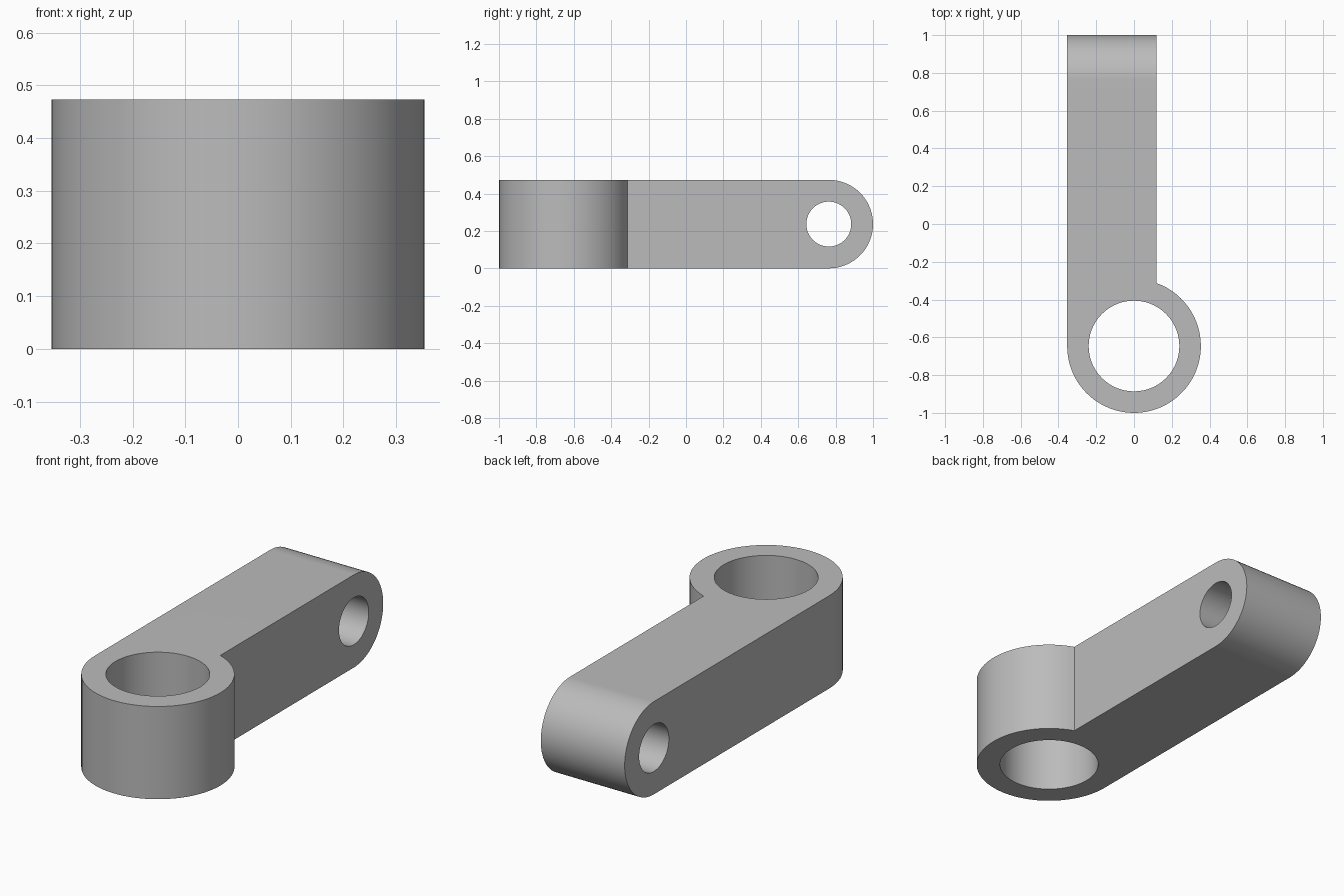
import bpy
import bmesh
from math import sin, cos, pi, sqrt
from mathutils import Vector

cube = bpy.data.objects.get("Cube")
if cube:
    bpy.data.objects.remove(cube, do_unlink=True)

HEIGHT = 0.473                     # also the arm width
RING_R, BORE_R, RING_Y = 0.354, 0.24, -0.646
EYE_R, PIN_R = HEIGHT / 2, 0.12
EYE_Y = 1 - EYE_R
ARM_LEFT = HEIGHT - RING_R         # +x face of the arm
SEGMENTS = 72

grey = bpy.data.materials.new("plain grey")
grey.use_nodes = True
grey.diffuse_color = (0.5, 0.5, 0.5, 1)
grey.node_tree.nodes["Principled BSDF"].inputs["Base Color"].default_value = (0.5, 0.5, 0.5, 1)


def arc(cx, cy, radius, start, end, steps):
    return [(cx + radius * cos(start + (end - start) * i / steps),
             cy + radius * sin(start + (end - start) * i / steps))
            for i in range(steps + 1)]


def prism(name, outline, place, travel):
    """Extrude a closed outline, placed in space by a function, along a vector."""
    bm = bmesh.new()
    face = bm.faces.new([bm.verts.new(place(a, b)) for a, b in outline])
    grown = bmesh.ops.extrude_face_region(bm, geom=[face])
    verts = [v for v in grown["geom"] if isinstance(v, bmesh.types.BMVert)]
    bmesh.ops.translate(bm, verts=verts, vec=Vector(travel))
    bmesh.ops.recalc_face_normals(bm, faces=bm.faces[:])
    mesh = bpy.data.meshes.new(name)
    bm.to_mesh(mesh)
    bm.free()
    mesh.materials.append(grey)
    obj = bpy.data.objects.new(name, mesh)
    bpy.context.collection.objects.link(obj)
    return obj


def vertical(name, outline):
    return prism(name, outline, lambda x, y: (x, y, -0.2), (0, 0, 1))


def sideways(name, outline):
    return prism(name, outline, lambda y, z: (-0.6, y, z), (1.2, 0, 0))


# Plan outline: ring wall running into the straight arm
join_y = RING_Y + sqrt(RING_R ** 2 - ARM_LEFT ** 2)
join_angle = Vector((ARM_LEFT, join_y - RING_Y)).to_2d()
join_angle = pi / 2 - Vector((0, 1)).angle(join_angle)
plan = arc(0, RING_Y, RING_R, -pi, join_angle, SEGMENTS * 5 // 7)
plan += [(ARM_LEFT, 1.2), (-RING_R, 1.2)]
link = vertical("link_arm", plan)

# Side outline: flat bar with a rounded eye end
side = [(-1.2, HEIGHT), (-1.2, 0)]
side += arc(EYE_Y, EYE_R, EYE_R, -pi / 2, pi / 2, SEGMENTS // 2)

# Trim to the side outline, then cut the ring bore and the pin hole
cutters = [
    (sideways("side_trim", side), "INTERSECT"),
    (vertical("ring_bore", arc(0, RING_Y, BORE_R, 0, 2 * pi, SEGMENTS)[:-1]), "DIFFERENCE"),
    (sideways("pin_hole", arc(EYE_Y, EYE_R, PIN_R, 0, 2 * pi, SEGMENTS)[:-1]), "DIFFERENCE"),
]
bpy.context.view_layer.objects.active = link
for cutter, operation in cutters:
    cutter.hide_render = True
    mod = link.modifiers.new(cutter.name, "BOOLEAN")
    mod.operation = operation
    mod.solver = "EXACT"
    mod.object = cutter
    bpy.ops.object.modifier_apply(modifier=mod.name)
    bpy.data.objects.remove(cutter, do_unlink=True)

# Smooth round walls, crisp edges, true flat faces
bpy.ops.object.select_all(action="DESELECT")
link.select_set(True)
bpy.ops.object.shade_smooth_by_angle(angle=pi / 6)
weighted = link.modifiers.new("flat_face_normals", "WEIGHTED_NORMAL")
weighted.keep_sharp = True
